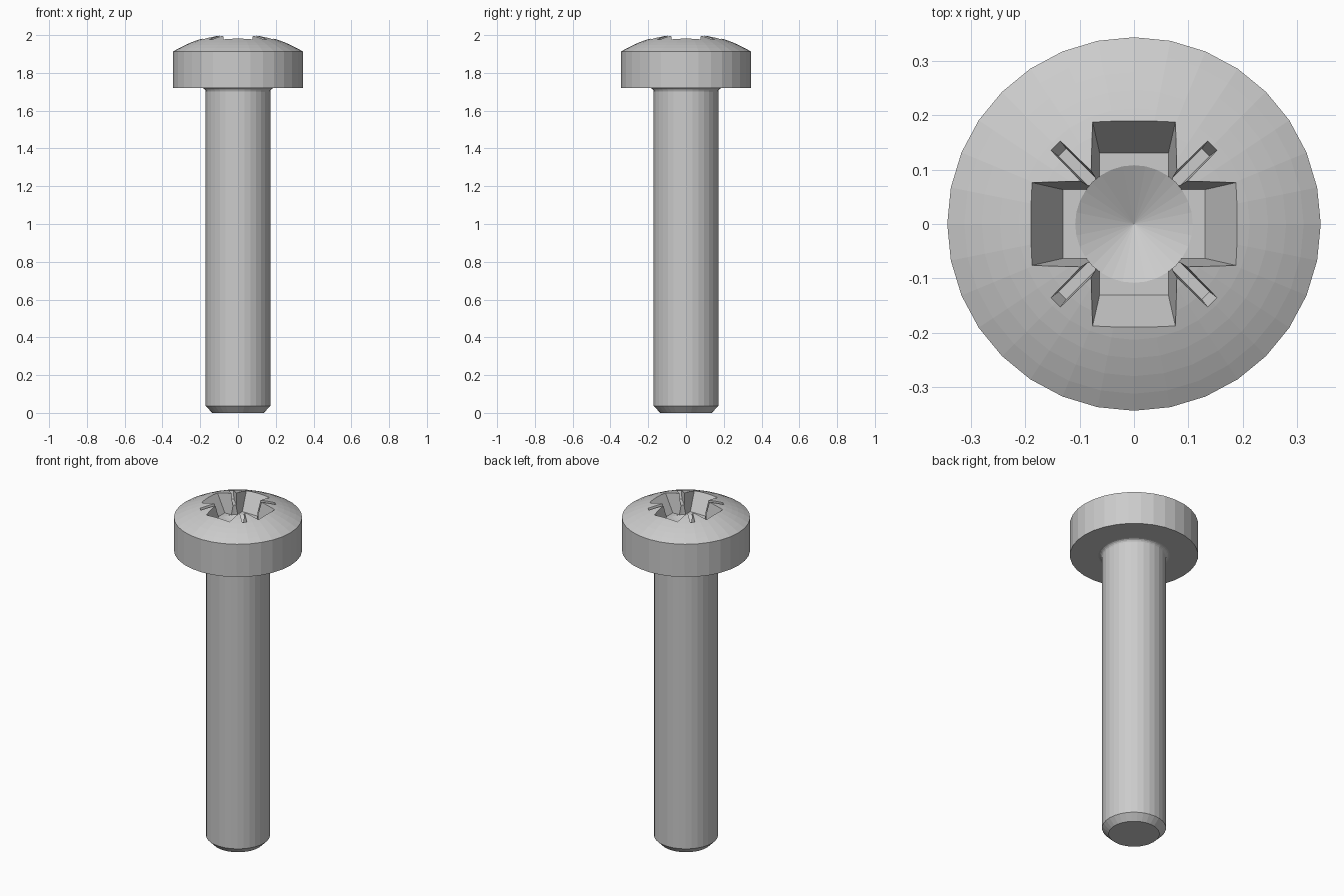
import bpy, bmesh, math
from mathutils import Matrix

if "Cube" in bpy.data.objects:
    bpy.data.objects.remove(bpy.data.objects["Cube"])

SIDES = 32


def make_object(name, bm):
    bmesh.ops.recalc_face_normals(bm, faces=bm.faces)
    mesh = bpy.data.meshes.new(name)
    bm.to_mesh(mesh)
    bm.free()
    obj = bpy.data.objects.new(name, mesh)
    bpy.context.collection.objects.link(obj)
    return obj


def lathe(name, profile):
    """Revolve (radius, z) points around z; both ends lie on the axis."""
    bm = bmesh.new()
    verts = [bm.verts.new((r, 0, z)) for r, z in profile]
    edges = [bm.edges.new(pair) for pair in zip(verts, verts[1:])]
    bmesh.ops.spin(bm, geom=verts + edges, cent=(0, 0, 0), axis=(0, 0, 1),
                   angle=2 * math.pi, steps=SIDES)
    bmesh.ops.remove_doubles(bm, verts=bm.verts, dist=1e-5)
    return make_object(name, bm)


def cross_cutter(name, bottom, top, turn=0):
    """Tapered plus-shaped prism; each level is (arm length, half width, z)."""
    bm = bmesh.new()
    rings = []
    for a, w, z in (bottom, top):
        ring = []
        for q in range(4):
            c, s = round(math.cos(q * math.pi / 2)), round(math.sin(q * math.pi / 2))
            for x, y in ((a, -w), (a, w), (w, w)):
                ring.append(bm.verts.new((c * x - s * y, s * x + c * y, z)))
        rings.append(ring)
        bm.faces.new(ring)
    lo, hi = rings
    for i in range(12):
        j = (i + 1) % 12
        bm.faces.new((lo[i], lo[j], hi[j], hi[i]))
    bm.transform(Matrix.Rotation(turn, 4, 'Z'))
    return make_object(name, bm)


# Screw body: chamfered tip, shank, neck fillet, cylindrical rim, domed head
profile = [(0, 0), (0.136, 0), (0.171, 0.036), (0.171, 1.70)]
for i in range(1, 5):
    t = i / 4 * math.pi / 2
    profile.append((0.191 - 0.02 * math.cos(t), 1.70 + 0.02 * math.sin(t)))
profile.append((0.343, 1.72))
R, apex = 0.66, 2.0095
rim_angle = math.asin(0.343 / R)
for i in range(10, -1, -1):
    t = rim_angle * i / 10
    profile.append((R * math.sin(t), apex - R * (1 - math.cos(t))))
screw = lathe("screw", profile)

# Drive recess: wide cross, thin diagonal ribs, drilled conical centre
cutters = [
    cross_cutter("recess_cross", (0.13, 0.063, 1.88), (0.218, 0.083, 2.03)),
    cross_cutter("recess_ribs", (0.186, 0.010, 1.935), (0.226, 0.015, 2.03),
                 math.pi / 4),
    lathe("recess_drill", [(0, 1.825), (0.108, 1.8795), (0.108, 2.05), (0, 2.05)]),
]
bpy.context.view_layer.objects.active = screw
for cutter in cutters:
    cutter.hide_render = True
    mod = screw.modifiers.new(cutter.name, 'BOOLEAN')
    mod.operation = 'DIFFERENCE'
    mod.solver = 'EXACT'
    mod.object = cutter
    bpy.ops.object.modifier_apply(modifier=mod.name)
for cutter in cutters:
    bpy.data.objects.remove(cutter)
